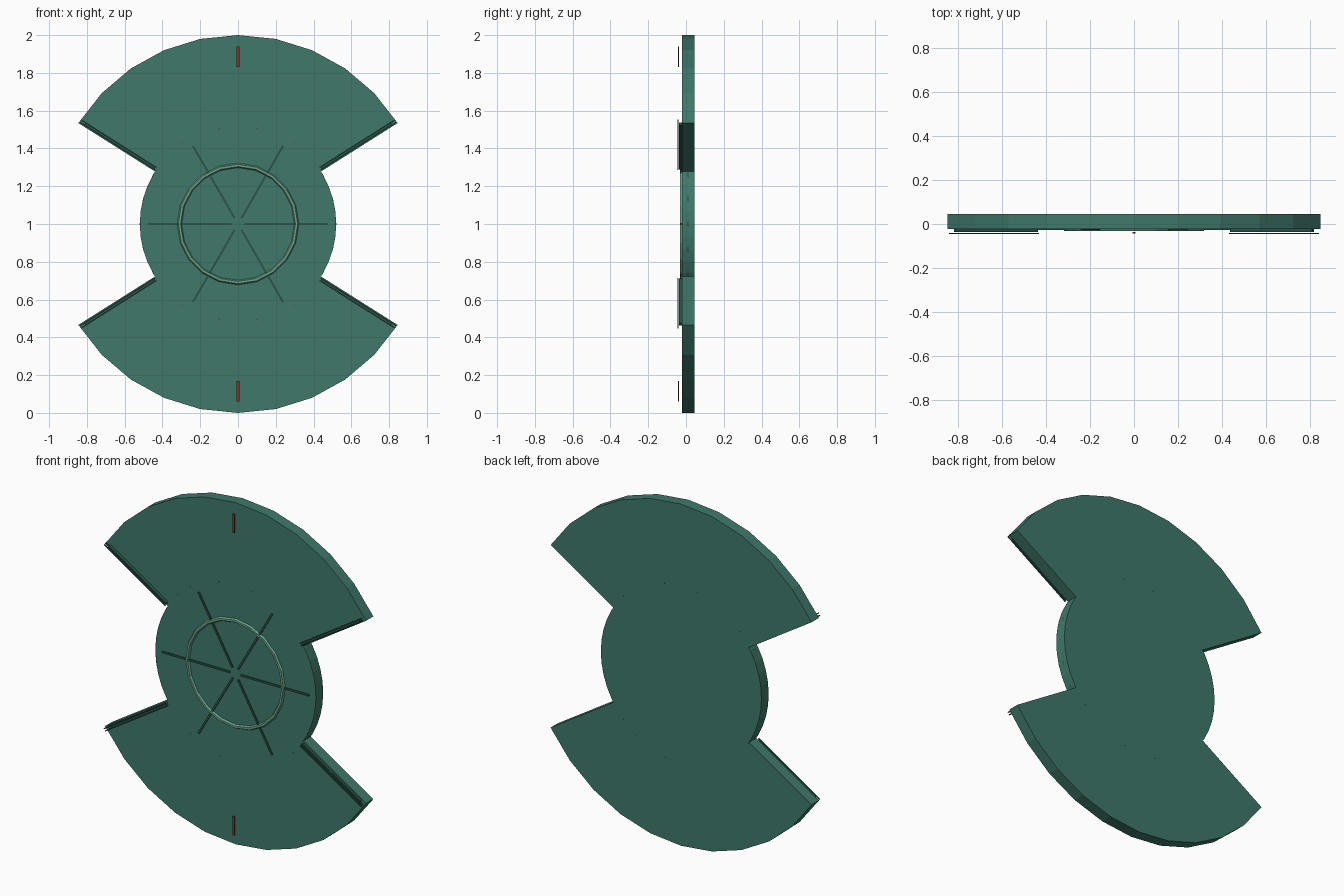
import bpy, math
from mathutils import Matrix, Vector

if "Cube" in bpy.data.objects:
    bpy.data.objects.remove(bpy.data.objects["Cube"])

FRONT, BACK = -0.022, 0.045
CENTRE = Vector((0, 0, 1))


def material(name, rgb):
    m = bpy.data.materials.new(name)
    m.diffuse_color = (*rgb, 1)
    m.use_nodes = True
    m.node_tree.nodes["Principled BSDF"].inputs["Base Color"].default_value = m.diffuse_color
    return m


teal = material("teal", (0.05, 0.19, 0.145))
dark = material("dark_teal", (0.025, 0.09, 0.07))
pale = material("pale_teal", (0.14, 0.36, 0.26))
glow = material("pale_cyan", (0.35, 0.85, 0.7))
red = material("red", (0.25, 0.03, 0.03))


def polar(r, deg):
    a = math.radians(deg)
    return r * math.cos(a), 1 + r * math.sin(a)


def plate(name, outline, mat):
    """Extrude an x-z outline from the front to the back of the plate."""
    n = len(outline)
    verts = [(x, y, z) for y in (FRONT, BACK) for x, z in outline]
    faces = [tuple(range(n)), tuple(range(2 * n - 1, n - 1, -1))]
    faces += [(i, i + n, (i + 1) % n + n, (i + 1) % n) for i in range(n)]
    me = bpy.data.meshes.new(name)
    me.from_pydata(verts, [], faces)
    ob = bpy.data.objects.new(name, me)
    bpy.context.collection.objects.link(ob)
    me.materials.append(mat)
    return ob


def radial_bar(name, deg, r0, r1, offset, width, y0, y1, mat):
    """Box lying along a radius of the disc, shifted sideways by offset."""
    bpy.ops.mesh.primitive_cube_add(size=1)
    ob = bpy.context.object
    ob.name = name
    size = Matrix.Diagonal((r1 - r0, y1 - y0, width, 1))
    move = Matrix.Translation(((r0 + r1) / 2, (y0 + y1) / 2, offset))
    turn = Matrix.Rotation(-math.radians(deg), 4, 'Y')
    ob.data.transform(Matrix.Translation(CENTRE) @ turn @ move @ size)
    ob.data.materials.append(mat)


def ring(name, radius, minor, segs, sides, y, mat):
    bpy.ops.mesh.primitive_torus_add(major_radius=radius, minor_radius=minor,
                                     major_segments=segs, minor_segments=sides,
                                     location=(0, y, 1), rotation=(math.pi / 2, 0, 0))
    bpy.context.object.name = name
    bpy.context.object.data.materials.append(mat)


# Central disc
plate("hub_disc", [polar(0.52, i * 360 / 48) for i in range(48)], teal)

# Two fan-shaped wings, above and below the disc
EDGE = 32.3
STEPS = 10
span = 180 - 2 * EDGE
for name, start in (("upper", EDGE), ("lower", 180 + EDGE)):
    angles = [start + span * i / STEPS for i in range(STEPS + 1)]
    outline = [polar(1.0, a) for a in angles] + [polar(0.52, a) for a in reversed(angles)]
    plate(name + "_wing", outline, teal)
    # Raised trim along both straight edges of the wing
    for side, a, s in (("a", start, 1), ("b", start + span, -1)):
        radial_bar(f"{name}_edge_trim_{side}", a, 0.53, 0.97, s * 0.014, 0.016, -0.036, FRONT, dark)
        radial_bar(f"{name}_edge_line_{side}", a, 0.525, 0.995, s * 0.008, 0.006, -0.045, -0.040, dark)
        radial_bar(f"{name}_inner_line_{side}", a, 0.525, 0.995, s * 0.022, 0.006, -0.045, -0.040, dark)
    # Red marker floating in front of the wing
    radial_bar(name + "_marker", start + span / 2, 0.83, 0.94, 0, 0.014, -0.042, -0.036, red)

# Spokes and raised ring on the disc face
for i in range(6):
    radial_bar(f"spoke_{i + 1}", i * 60, 0.035, 0.477, 0, 0.011, -0.028, FRONT + 0.002, dark)
ring("face_ring", 0.31, 0.012, 20, 6, -0.022, pale)

# Thin light strip round the rim of the disc
ring("rim_strip", 0.518, 0.003, 24, 4, 0.012, glow)
